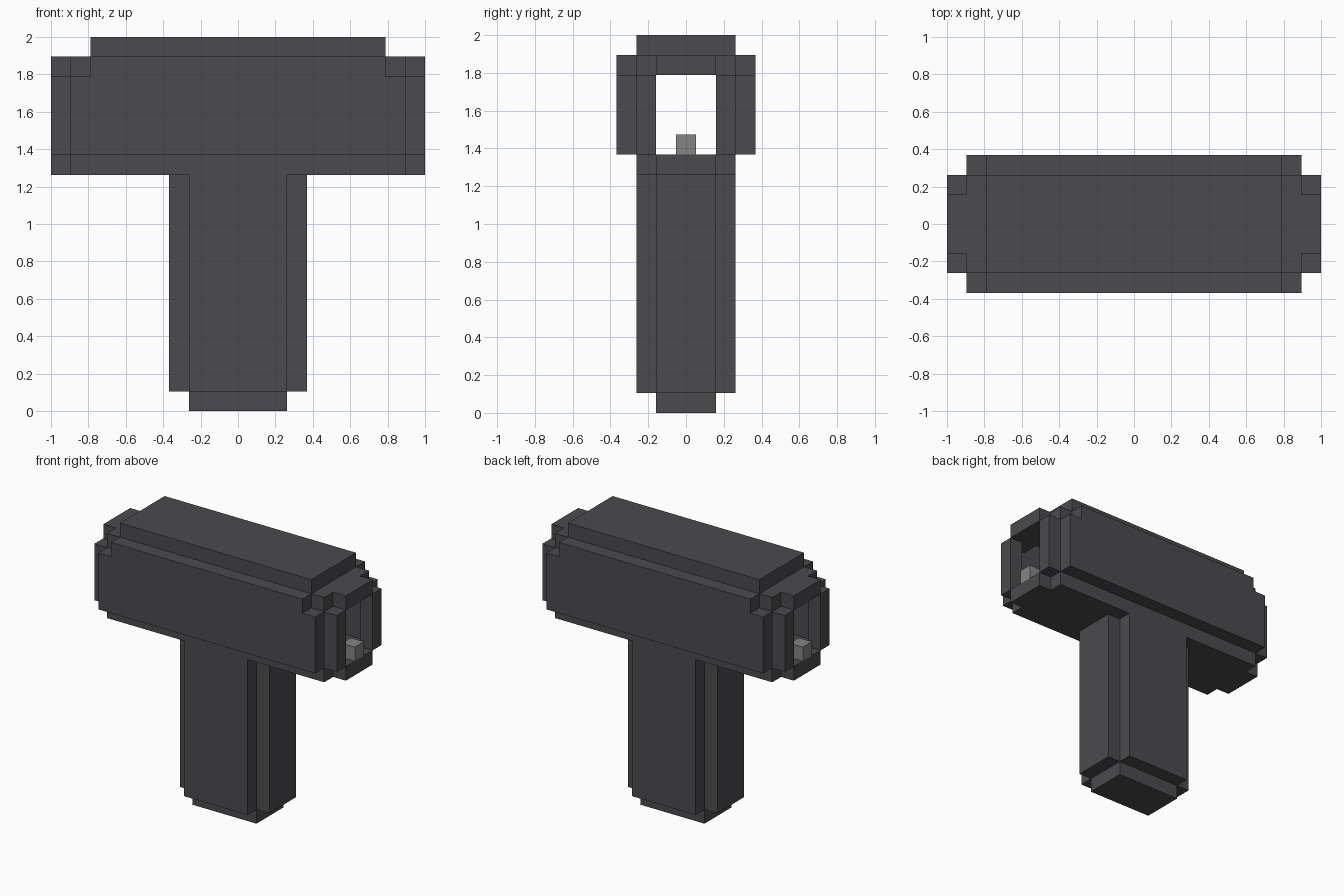
import bpy
import bmesh

U = 2 / 19  # one block of the grid


def make_material(name, rgb):
    mat = bpy.data.materials.new(name)
    mat.use_nodes = True
    color = (*rgb, 1)
    mat.diffuse_color = color
    mat.node_tree.nodes["Principled BSDF"].inputs["Base Color"].default_value = color
    return mat


charcoal = make_material("charcoal", (0.07, 0.069, 0.077))
light_grey = make_material("light_grey", (0.235, 0.235, 0.235))


def prism(name, outline, z0, z1, mat=charcoal):
    """Extrude a flat outline, given in blocks, from z0 up to z1."""
    bm = bmesh.new()
    face = bm.faces.new([bm.verts.new((x * U, y * U, z0 * U)) for x, y in outline])
    top = bmesh.ops.extrude_face_region(bm, geom=[face])["geom"]
    verts = [v for v in top if isinstance(v, bmesh.types.BMVert)]
    bmesh.ops.translate(bm, verts=verts, vec=(0, 0, (z1 - z0) * U))
    bmesh.ops.recalc_face_normals(bm, faces=bm.faces)
    mesh = bpy.data.meshes.new(name)
    bm.to_mesh(mesh)
    bm.free()
    mesh.materials.append(mat)
    obj = bpy.data.objects.new(name, mesh)
    bpy.context.collection.objects.link(obj)
    return obj


def box(name, x, y, z, mat=charcoal):
    outline = [(x[0], y[0]), (x[1], y[0]), (x[1], y[1]), (x[0], y[1])]
    return prism(name, outline, *z, mat)


def notched(hx, hy):
    """Rectangle outline with a one-block notch at every corner."""
    quarter = [(hx, hy - 1), (hx - 1, hy - 1), (hx - 1, hy)]
    half = quarter + [(-x, y) for x, y in reversed(quarter)]
    return half + [(-x, -y) for x, y in half]


cube = bpy.data.objects.get("Cube")
if cube:
    bpy.data.objects.remove(cube, do_unlink=True)

# Upright handle
box("handle_foot", (-2.5, 2.5), (-1.5, 1.5), (0, 1))
prism("handle", notched(3.5, 2.5), 1, 12)

# Hollow head: floor and roof
prism("head_floor", notched(9.5, 2.5), 12, 13)
box("head_roof", (-7.5, 7.5), (-2.5, 2.5), (18, 19))

# Long walls and the rims above them
for side, s in (("front", -1), ("back", 1)):
    y = sorted((s * 2.5, s * 3.5))
    box(side + "_wall", (-8.5, 8.5), y, (13, 17))
    box(side + "_rim", (-7.5, 7.5), y, (17, 18))

# Open ends: stepped lintel, two posts and a small block in each opening
for side, s in (("left", 1), ("right", -1)):
    lintel = [(7.5, -2.5), (8.5, -2.5), (8.5, -1.5), (9.5, -1.5),
              (9.5, 1.5), (8.5, 1.5), (8.5, 2.5), (7.5, 2.5)]
    prism(side + "_lintel", [(s * x, y) for x, y in lintel], 17, 18)
    x = sorted((s * 8.5, s * 9.5))
    for end, t in (("front", -1), ("back", 1)):
        box(f"{side}_{end}_post", x, sorted((t * 1.5, t * 2.5)), (13, 17))
    box(side + "_end_block", x, (-0.5, 0.5), (13, 14), light_grey)
